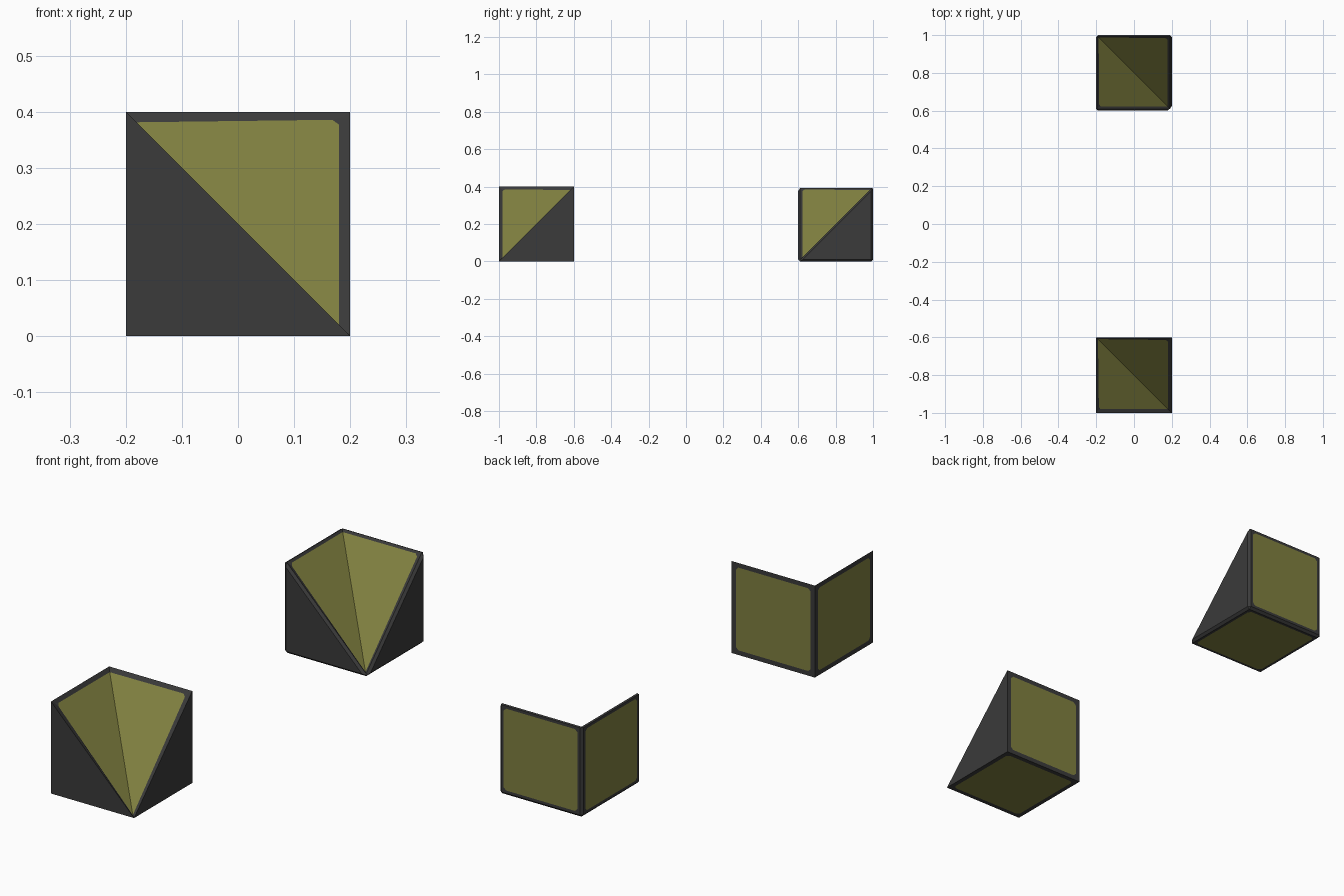
import bpy, bmesh

if "Cube" in bpy.data.objects:
    bpy.data.objects.remove(bpy.data.objects["Cube"])

S = 0.4        # block size
BORDER = 0.02  # dark frame width around each panel


def material(name, rgb):
    m = bpy.data.materials.new(name)
    m.diffuse_color = (*rgb, 1.0)
    m.use_nodes = True
    m.node_tree.nodes["Principled BSDF"].inputs["Base Color"].default_value = m.diffuse_color
    return m


dark = material("dark grey frame", (0.043, 0.043, 0.043))
olive = material("olive panel", (0.216, 0.216, 0.051))


def inverted_corner_block(name, y, bevel=0.0):
    """Cube whose upper front right corner is cut into a valley of two slopes."""
    bm = bmesh.new()
    bmesh.ops.create_cube(bm, size=S)

    def corner(x, yy, z):
        return next(v for v in bm.verts
                    if v.co.x * x > 0 and v.co.y * yy > 0 and v.co.z * z > 0)

    # remove one corner, then close with two side triangles and two slopes
    bmesh.ops.delete(bm, geom=[corner(1, -1, 1)], context='VERTS')
    tip, back = corner(1, -1, -1), corner(-1, 1, 1)
    front_top, right_top = corner(-1, -1, 1), corner(1, 1, 1)
    bm.faces.new((corner(-1, -1, -1), tip, front_top))
    bm.faces.new((tip, corner(1, 1, -1), right_top))
    bm.faces.new((tip, back, front_top))
    bm.faces.new((tip, right_top, back))
    bmesh.ops.recalc_face_normals(bm, faces=bm.faces)

    # chamfer every outer edge, leaving the valley crease sharp
    if bevel:
        edges = [e for e in bm.edges if not (tip in e.verts and back in e.verts)]
        bmesh.ops.bevel(bm, geom=edges, offset=bevel, offset_type='OFFSET',
                        segments=1, profile=0.5, affect='EDGES', clamp_overlap=True)
    bm.normal_update()

    # olive panels: three square sides and the two slopes, inset in the frame
    big = [f for f in bm.faces if f.calc_area() > 0.05]
    slopes = [f for f in big if 0.5 < f.normal.z < 0.9]
    squares = [f for f in big if max(f.normal.x, -f.normal.y, f.normal.z) < 0.1]
    width = BORDER - bevel * 0.8
    bmesh.ops.inset_individual(bm, faces=squares, thickness=width, use_even_offset=True)
    bmesh.ops.inset_region(bm, faces=slopes, thickness=width,
                           use_boundary=True, use_even_offset=True)
    panels = squares + slopes
    for f in panels:
        f.material_index = 1

    # clip the free panel corners
    pts = [v for v in bm.verts
           if sum(f.material_index for f in v.link_faces) == 1]
    bmesh.ops.bevel(bm, geom=pts, offset=0.012, offset_type='OFFSET', segments=1,
                    profile=0.5, affect='VERTICES', material=0)

    me = bpy.data.meshes.new(name)
    bm.to_mesh(me)
    bm.free()
    me.materials.append(dark)
    me.materials.append(olive)
    ob = bpy.data.objects.new(name, me)
    ob.location = (0, y, S / 2)
    bpy.context.collection.objects.link(ob)
    return ob


inverted_corner_block("sharp_corner_block", -0.8)
inverted_corner_block("chamfered_corner_block", 0.8, bevel=0.01)
